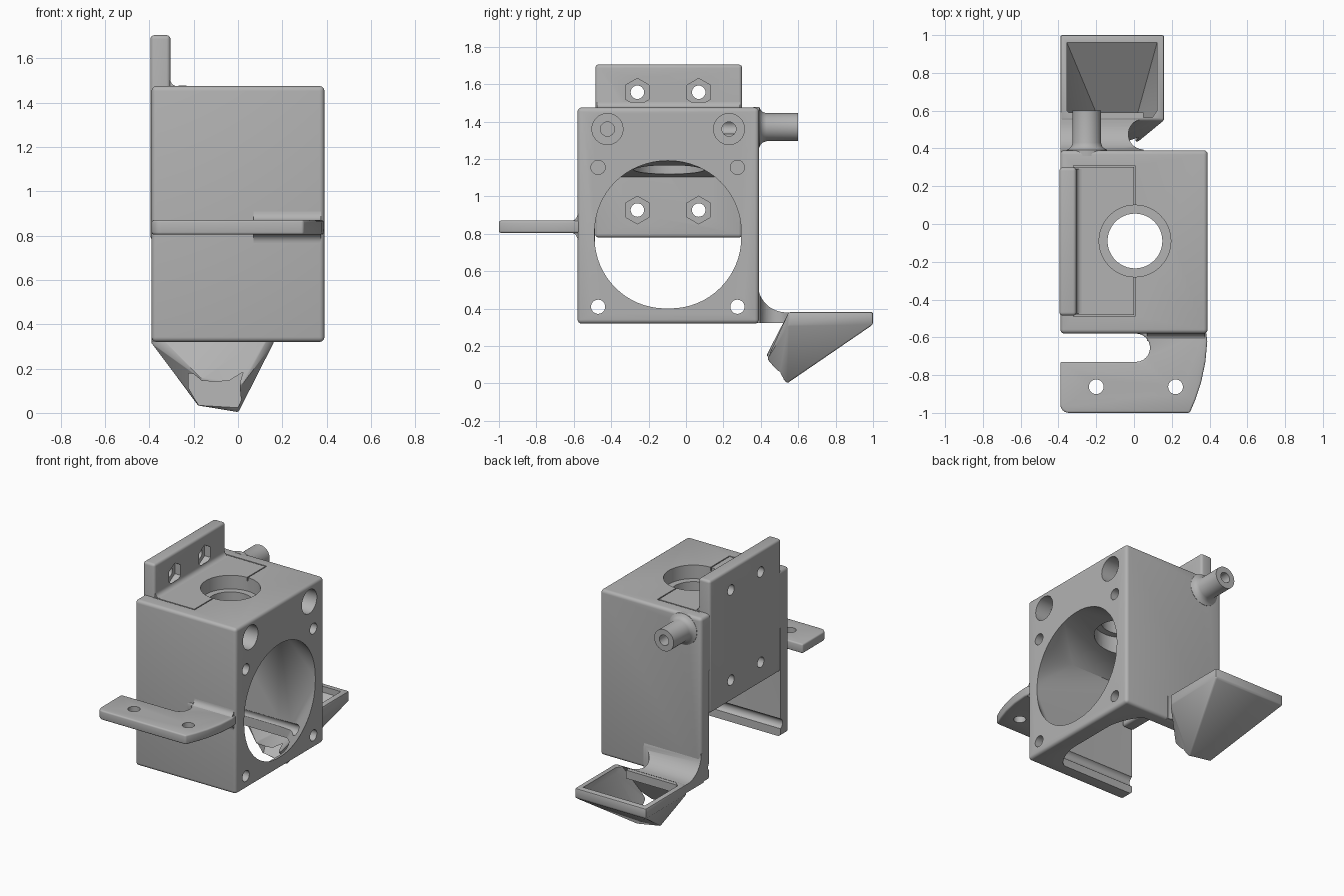
import bpy, bmesh
from math import sin, cos, pi, radians
from mathutils import Vector

cube = bpy.data.objects.get("Cube")
if cube:
    bpy.data.objects.remove(cube, do_unlink=True)

grey = bpy.data.materials.new("plain grey")
grey.use_nodes = True
grey.diffuse_color = (0.45, 0.45, 0.45, 1)
grey.node_tree.nodes["Principled BSDF"].inputs["Base Color"].default_value = (0.45, 0.45, 0.45, 1)


def place(axis, a, b, t):
    """Point (a, b) of a profile lying across an axis, at distance t along it."""
    return {"x": (t, a, b), "y": (a, t, b), "z": (a, b, t)}[axis]


def make(name, bm):
    bmesh.ops.recalc_face_normals(bm, faces=bm.faces)
    mesh = bpy.data.meshes.new(name)
    bm.to_mesh(mesh)
    bm.free()
    mesh.materials.append(grey)
    ob = bpy.data.objects.new(name, mesh)
    bpy.context.collection.objects.link(ob)
    return ob


def hull(name, points):
    bm = bmesh.new()
    for p in points:
        bm.verts.new(p)
    res = bmesh.ops.convex_hull(bm, input=bm.verts)
    loose = [v for v in bm.verts if not v.link_faces]
    bmesh.ops.delete(bm, geom=loose, context="VERTS")
    bmesh.ops.dissolve_limit(bm, angle_limit=radians(0.5), verts=bm.verts, edges=bm.edges)
    return make(name, bm)


def box(name, x, y, z):
    return hull(name, [(i, j, k) for i in x for j in y for k in z])


def prism(name, axis, profile, lo, hi):
    bm = bmesh.new()
    ends = [[bm.verts.new(place(axis, a, b, t)) for a, b in profile] for t in (lo, hi)]
    bm.faces.new(ends[0])
    bm.faces.new(ends[1])
    n = len(profile)
    for i in range(n):
        j = (i + 1) % n
        bm.faces.new((ends[0][i], ends[0][j], ends[1][j], ends[1][i]))
    return make(name, bm)


def arc(a, b, r, start, end, n=12):
    return [(a + r * cos(radians(start + (end - start) * i / n)),
             b + r * sin(radians(start + (end - start) * i / n))) for i in range(n + 1)]


def ring(a, b, r, n=40):
    return arc(a, b, r, 90, 450, n)[:-1]


def rod(axis, a, b, r, lo, hi, n=40, name="cutter"):
    return prism(name, axis, ring(a, b, r, n), lo, hi)


def apply(ob, mod):
    bpy.context.view_layer.objects.active = ob
    bpy.ops.object.modifier_apply(modifier=mod.name)


def bevel(ob, width, segments=4):
    mod = ob.modifiers.new("round", "BEVEL")
    mod.width, mod.segments, mod.limit_method, mod.angle_limit = width, segments, "ANGLE", radians(40)
    apply(ob, mod)


def cut(ob, *cutters):
    for c in cutters:
        mod = ob.modifiers.new("cut", "BOOLEAN")
        mod.operation, mod.solver, mod.object = "DIFFERENCE", "EXACT", c
        apply(ob, mod)
        bpy.data.objects.remove(c, do_unlink=True)


# Main housing with a duct from the round fan mouth to the open cavity
housing = box("housing", (-0.39, 0.39), (-0.58, 0.39), (0.32, 1.475))
bevel(housing, 0.022)
duct = [(0.40, a, b) for a, b in ring(-0.097, 0.80, 0.392, 64)]
duct += [(0.365, a, b) for a, b in ring(-0.097, 0.782, 0.375, 64)]
duct += [(x, y, z) for x in (-0.5, 0.1) for y in (-0.485, 0.305) for z in (0.2, 1.08)]
cut(housing, hull("cutter", duct))

# Stepped socket through the top block
cut(housing, rod("z", 0.005, -0.09, 0.145, 1.0, 1.6, 48),
    rod("z", 0.005, -0.09, 0.19, 1.38, 1.6, 48),
    rod("z", 0.005, -0.09, 0.19, 1.0, 1.25, 48))

# Fan screw holes and counterbored mounting holes on the right face
for y in (-0.47, 0.275):
    cut(housing, rod("x", y, 1.155, 0.038, 0.15, 0.5, 24),
        rod("x", y, 0.41, 0.038, -0.5, 0.5, 24))
for y in (-0.42, 0.23):
    cut(housing, rod("x", y, 1.36, 0.083, 0.28, 0.5, 32),
        rod("x", y, 1.36, 0.038, -0.25, 0.5, 24))

# Thin parting groove on the top
for y in (-0.485, 0.305):
    cut(housing, box("cutter", (-0.32, 0.006), (y - 0.004, y + 0.004), (1.45, 1.6)))
cut(housing, box("cutter", (0, 0.007), (-0.485, 0.305), (1.45, 1.6)))

# Mounting plate on the left with nut pockets
plate = box("mounting_plate", (-0.395, -0.305), (-0.485, 0.30), (0.78, 1.705))
bevel(plate, 0.018)
for y in (-0.26, 0.068):
    for z in (0.927, 1.557):
        cut(plate, rod("x", y, z, 0.074, -0.35, -0.2, 6), rod("x", y, z, 0.036, -0.5, 0, 24))
prism("plate_fillet", "y", [(-0.32, 1.46)] + arc(-0.275, 1.505, 0.03, 180, 270, 6) + [(-0.275, 1.46)],
      -0.475, 0.29)

# Front arm with a rounded slot and two holes
outline = [(-0.39, -0.73)] + arc(0.01, -0.655, 0.075, -90, 90) + [(0.01, -0.56), (0.38, -0.56)]
outline += [(0.388, -0.62), (0.378, -0.73), (0.355, -0.84), (0.325, -0.93), (0.295, -1.0)]
outline += arc(-0.345, -0.955, 0.045, 270, 180, 6)
arm = prism("front_arm", "z", outline, 0.805, 0.87)
bevel(arm, 0.018, 3)
cut(arm, *[rod("z", x, -0.862, 0.039, 0.7, 1, 32) for x in (-0.2, 0.22)])
for name, z, s in (("arm_fillet_upper", 0.868, 1), ("arm_fillet_lower", 0.807, -1)):
    curve = [(-0.62 - 0.0 + 0.04 * sin(t * pi / 16), z + s * (0.04 - 0.04 * cos(t * pi / 16))) for t in range(9)]
    prism(name, "x", curve + [(-0.57, z + s * 0.04), (-0.57, z - s * 0.005), (-0.62, z - s * 0.005)], 0.07, 0.375)

# Cable tube on the back with a flared foot
bm = bmesh.new()
sections = [(0.36, 0.108), (0.392, 0.108), (0.40, 0.092), (0.412, 0.081), (0.43, 0.075), (0.60, 0.075)]
loops = [[bm.verts.new(place("y", a, b, y)) for a, b in ring(-0.25, 1.37, r)] for y, r in sections]
for lo, hi in zip(loops, loops[1:]):
    for i in range(len(lo)):
        bm.faces.new((lo[i - 1], lo[i], hi[i], hi[i - 1]))
bm.faces.new(loops[0])
bm.faces.new(loops[-1])
tube = make("back_tube", bm)
cut(tube, rod("y", -0.25, 1.37, 0.036, 0.3, 0.7, 24))
cut(housing, rod("y", -0.25, 1.37, 0.036, 0.1, 0.7, 24))

# Curved neck joining the back wall to the nozzle
neck = prism("nozzle_neck", "x", [(0.36, 0.322), (0.59, 0.322), (0.59, 0.38)]
             + arc(0.535, 0.53, 0.15, 270, 180) + [(0.36, 0.53)], -0.388, 0.05)
cut(neck, rod("z", 0.05, 0.475, 0.08, 0.2, 0.7, 40))

# Funnel nozzle tapering down to a small outlet aimed at the front
rim = [(x, y, z) for x in (-0.39, 0.16) for y in (0.55, 1.0) for z in (0.315, 0.382)]
outlet = [(-0.18, 0.535, 0.03), (0.0, 0.54, 0.0), (-0.16, 0.43, 0.15), (0.02, 0.435, 0.13)]
nozzle = hull("air_nozzle", rim + outlet)
bevel(nozzle, 0.01, 2)
inside = [(x, y, z) for x in (-0.355, 0.122) for y in (0.6, 0.96) for z in (0.34, 0.45)]
inside += [(x, y, z) for x in (-0.155, -0.01) for y, z in ((0.41, 0.095), (0.48, -0.005))]
cut(nozzle, hull("cutter", inside))

# Smooth the rounded surfaces, keep real edges sharp
bpy.ops.object.select_all(action="DESELECT")
for ob in bpy.context.collection.objects:
    if ob.type == "MESH" and grey.name in ob.data.materials:
        ob.select_set(True)
        bpy.context.view_layer.objects.active = ob
        bpy.ops.object.shade_smooth_by_angle(angle=radians(35))
        ob.select_set(False)
